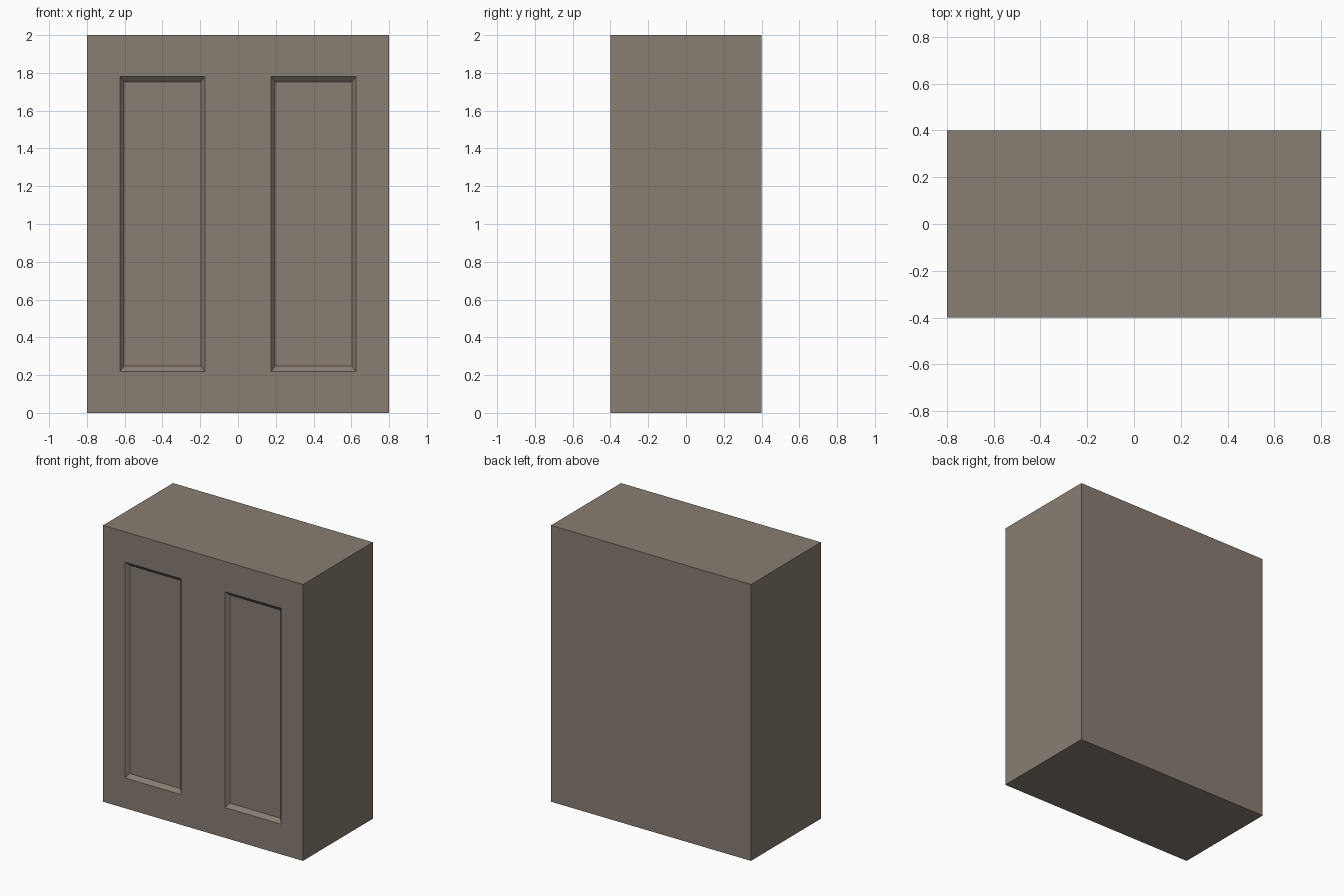
import bpy, bmesh

if "Cube" in bpy.data.objects:
    bpy.data.objects.remove(bpy.data.objects["Cube"])

FRONT, DEPTH = -0.4, 0.025


def add_object(name, bm):
    bmesh.ops.recalc_face_normals(bm, faces=bm.faces)
    mesh = bpy.data.meshes.new(name)
    bm.to_mesh(mesh)
    bm.free()
    obj = bpy.data.objects.new(name, mesh)
    bpy.context.collection.objects.link(obj)
    return obj


def box(name, size, center):
    bm = bmesh.new()
    bmesh.ops.create_cube(bm, size=1)
    for v in bm.verts:
        v.co = [v.co[i] * size[i] + center[i] for i in range(3)]
    return add_object(name, bm)


def panel_cutter(name, x):
    """Tapered recess; the sloped sides continue out past the front face."""
    bm = bmesh.new()
    rings = []
    for t in (-1, 1):  # one depth outside the face, one depth inside
        hx, hz, y = 0.225 - 0.022 * t, 0.781 - 0.028 * t, FRONT + DEPTH * t
        rings.append([bm.verts.new((x + sx * hx, y, 1.0 + sz * hz))
                      for sx, sz in ((-1, -1), (1, -1), (1, 1), (-1, 1))])
    bm.faces.new(rings[0])
    bm.faces.new(rings[1])
    for i in range(4):
        j = (i + 1) % 4
        bm.faces.new((rings[0][i], rings[0][j], rings[1][j], rings[1][i]))
    cutter = add_object(name, bm)
    cutter.hide_render = True
    cutter.display_type = 'WIRE'
    return cutter


# Solid body
body = box("panelled_block", (1.6, 0.8, 2.0), (0, 0, 1))

# Two recessed panels with bevelled borders
for side, x in (("left", -0.4), ("right", 0.4)):
    mod = body.modifiers.new(side + "_panel", 'BOOLEAN')
    mod.operation = 'DIFFERENCE'
    mod.solver = 'EXACT'
    mod.object = panel_cutter(side + "_panel_cutter", x)

# Taupe finish
mat = bpy.data.materials.new("taupe")
mat.diffuse_color = (0.25, 0.205, 0.17, 1)
mat.use_nodes = True
mat.node_tree.nodes["Principled BSDF"].inputs["Base Color"].default_value = mat.diffuse_color
body.data.materials.append(mat)
